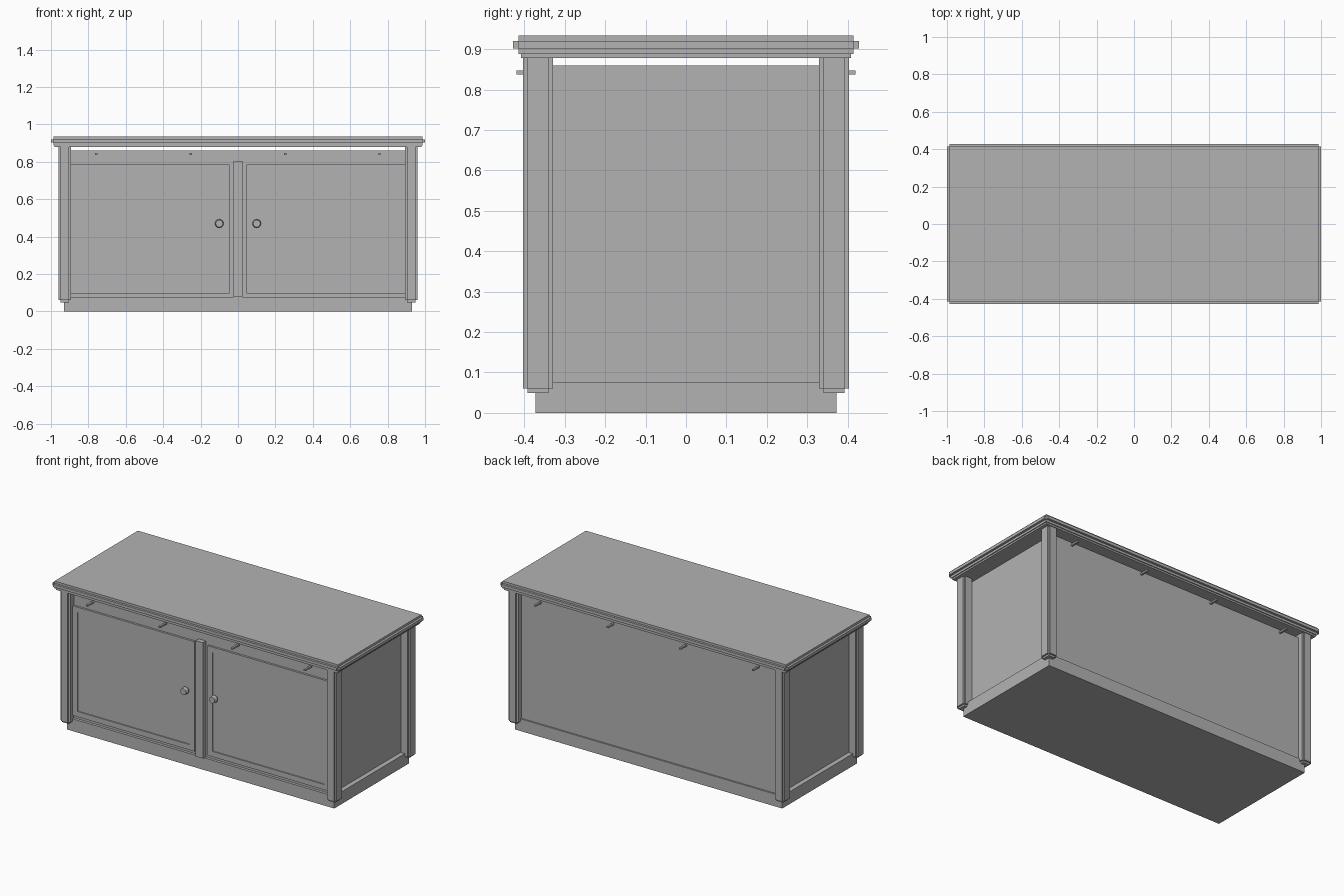
import bpy
import bmesh
from mathutils import Matrix, Vector

if "Cube" in bpy.data.objects:
    bpy.data.objects.remove(bpy.data.objects["Cube"], do_unlink=True)

grey = bpy.data.materials.new("plain_grey")
grey.use_nodes = True
grey.diffuse_color = (0.45, 0.45, 0.45, 1)
grey.node_tree.nodes["Principled BSDF"].inputs["Base Color"].default_value = grey.diffuse_color


def finish(name, bm):
    mesh = bpy.data.meshes.new(name)
    bm.normal_update()
    bm.to_mesh(mesh)
    bm.free()
    mesh.materials.append(grey)
    obj = bpy.data.objects.new(name, mesh)
    bpy.context.collection.objects.link(obj)
    return obj


def add_box(bm, lo, hi):
    lo, hi = Vector(lo), Vector(hi)
    matrix = Matrix.Translation((lo + hi) / 2) @ Matrix.Diagonal((*(hi - lo), 1))
    return bmesh.ops.create_cube(bm, size=1, matrix=matrix)["verts"]


def box(name, lo, hi):
    bm = bmesh.new()
    add_box(bm, lo, hi)
    return finish(name, bm)


def stepped_box(name, lo, hi, step):
    """Box with square rebates along all its edges."""
    bm = bmesh.new()
    for axis in range(3):
        inset = Vector((step, step, step))
        inset[axis] = 0
        add_box(bm, Vector(lo) + inset, Vector(hi) - inset)
    return finish(name, bm)


# Plinth and cabinet body
box("plinth", (-0.93, -0.372, 0), (0.93, 0.372, 0.077))
box("cabinet_body", (-0.90, -0.355, 0.07), (0.90, 0.362, 0.86))

# Worktop with a moulded edge
box("worktop_lower_moulding", (-0.98, -0.408, 0.878), (0.98, 0.408, 0.9))
stepped_box("worktop", (-1, -0.428, 0.888), (1, 0.428, 0.934), 0.014)

# Corner posts
for sx, side in ((-1, "right"), (1, "left")):
    for sy, end in ((-1, "front"), (1, "back")):
        cx, cy = sx * 0.926, sy * 0.366
        stepped_box(f"{end}_{side}_post", (cx - 0.034, cy - 0.037, 0.049),
                    (cx + 0.034, cy + 0.037, 0.89), 0.011)

# Centre stile between the doors
box("centre_stile", (-0.025, -0.385, 0.077), (0.025, -0.35, 0.805))

# Doors with a recessed panel, and their knobs
for s, side in ((-1, "right"), (1, "left")):
    x0, x1 = sorted((s * 0.045, s * 0.893))
    bm = bmesh.new()
    add_box(bm, (x0, -0.368, 0.096), (x1, -0.35, 0.786))
    bm.normal_update()
    front = [f for f in bm.faces if f.normal.y < -0.9]
    bmesh.ops.inset_region(bm, faces=front, thickness=0.048)
    bmesh.ops.inset_region(bm, faces=front, thickness=0.001, depth=-0.006)
    finish(f"{side}_door", bm)

    bm = bmesh.new()
    for radius, y0, y1 in ((0.012, -0.36, -0.38), (0.023, -0.378, -0.402)):
        turn = Matrix.Translation((s * 0.1, (y0 + y1) / 2, 0.47)) @ Matrix.Rotation(1.5708, 4, "X")
        bmesh.ops.create_cone(bm, cap_ends=True, segments=12, radius1=radius,
                              radius2=radius * 0.85, depth=y0 - y1, matrix=turn)
    finish(f"{side}_knob", bm)

# Thin rods running through the body under the worktop
for i in range(4):
    x = -0.758 + i * 0.505
    box(f"rod_{i + 1}", (x - 0.006, -0.42, 0.837), (x + 0.006, 0.42, 0.847))
